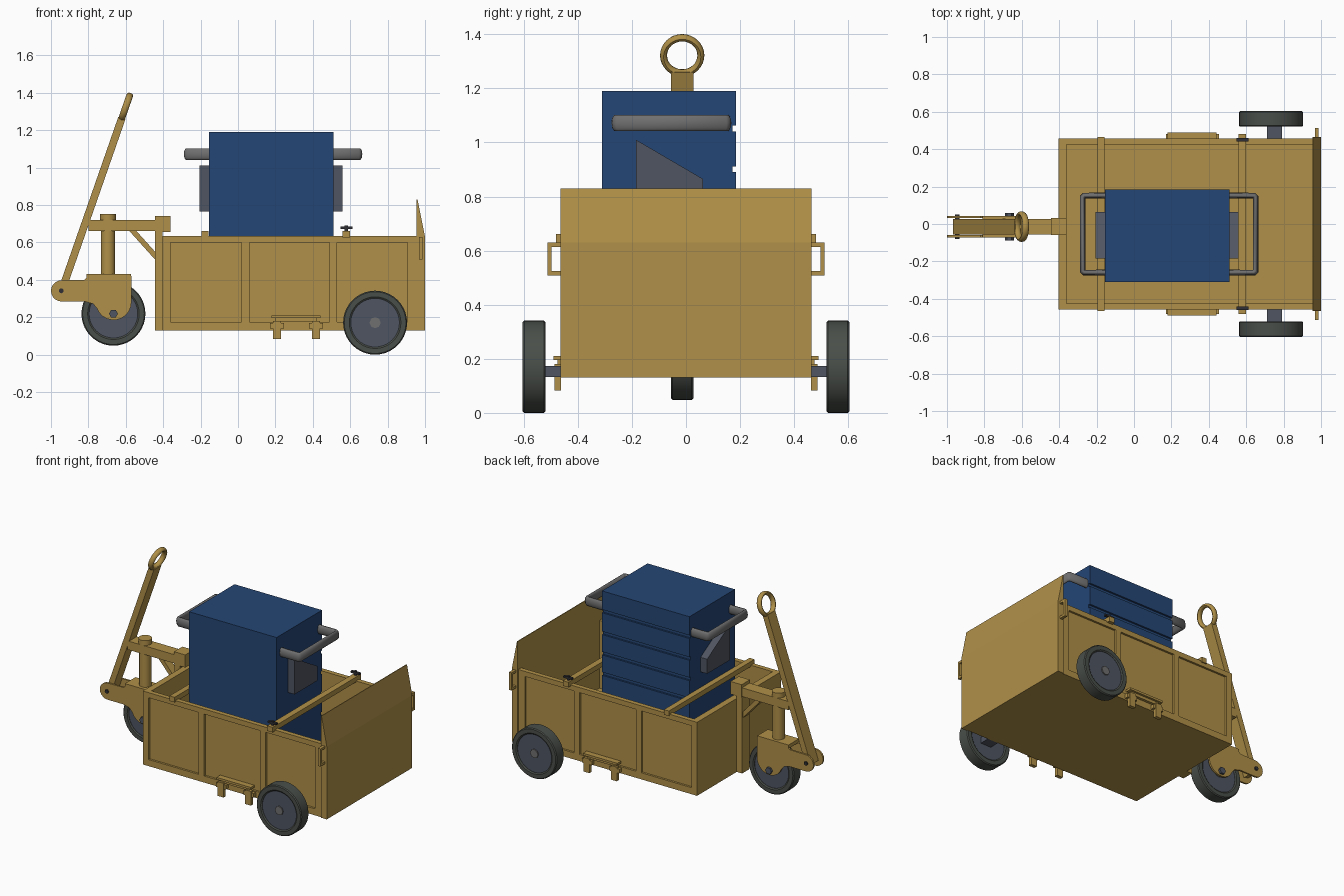
import bpy, bmesh, math
from mathutils import Vector

if "Cube" in bpy.data.objects:
    bpy.data.objects.remove(bpy.data.objects["Cube"])


def mat(name, c):
    m = bpy.data.materials.new(name)
    m.diffuse_color = (*c, 1)
    m.use_nodes = True
    m.node_tree.nodes["Principled BSDF"].inputs["Base Color"].default_value = m.diffuse_color
    return m


GOLD = mat("ochre_paint", (0.434, 0.279, 0.065))
BLUE = mat("blue_paint", (0.018, 0.061, 0.178))
RUBBER = mat("rubber", (0.068, 0.078, 0.068))
STEEL = mat("dark_steel", (0.078, 0.09, 0.12))
GREY = mat("grey_tube", (0.16, 0.16, 0.16))
BLACK = mat("black_bolt", (0.03, 0.03, 0.035))


def finish(name, bm, m, smooth=False):
    bmesh.ops.recalc_face_normals(bm, faces=bm.faces)
    me = bpy.data.meshes.new(name)
    bm.to_mesh(me)
    bm.free()
    me.materials.append(m)
    ob = bpy.data.objects.new(name, me)
    bpy.context.collection.objects.link(ob)
    if smooth:
        bpy.ops.object.select_all(action='DESELECT')
        ob.select_set(True)
        bpy.context.view_layer.objects.active = ob
        bpy.ops.object.shade_smooth_by_angle(angle=math.radians(35))
    return ob


def mirror_y(ob):
    mod = ob.modifiers.new("mirror", 'MIRROR')
    mod.use_axis = (False, True, False)
    mod.use_clip = False
    return ob


def boxes(name, specs, m):
    """One object from (x0, x1, y0, y1, z0, z1) boxes."""
    bm = bmesh.new()
    for x0, x1, y0, y1, z0, z1 in specs:
        vs = bmesh.ops.create_cube(bm, size=1)["verts"]
        for v in vs:
            v.co = Vector(((x0 + x1) / 2 + v.co.x * (x1 - x0),
                           (y0 + y1) / 2 + v.co.y * (y1 - y0),
                           (z0 + z1) / 2 + v.co.z * (z1 - z0)))
    return finish(name, bm, m)


def prism(name, pts, a, b, m, axis='Y'):
    """Extrude a side profile: (x,z) along y, or (y,z) along x."""
    bm = bmesh.new()
    co = (lambda p: (p[0], a, p[1])) if axis == 'Y' else (lambda p: (a, p[0], p[1]))
    f = bm.faces.new([bm.verts.new(co(p)) for p in pts])
    r = bmesh.ops.extrude_face_region(bm, geom=[f])
    d = Vector((0, b - a, 0)) if axis == 'Y' else Vector((b - a, 0, 0))
    bmesh.ops.translate(bm, vec=d, verts=[v for v in r["geom"] if isinstance(v, bmesh.types.BMVert)])
    return finish(name, bm, m)


def bar(name, p, q, w, a, b, m):
    """Flat bar from p to q in the xz plane, w thick, spanning y a..b."""
    p, q = Vector(p), Vector(q)
    n = (q - p).orthogonal().normalized() * w / 2
    return prism(name, [p + n, q + n, q - n, p - n], a, b, m)


def lathe(name, prof, c, axis, m, seg=32):
    """Revolve an (r, along) profile about an axis through c."""
    bm = bmesh.new()
    vs = [bm.verts.new((r, 0, h)) for r, h in prof]
    es = [bm.edges.new(e) for e in zip(vs, vs[1:])]
    bmesh.ops.spin(bm, geom=vs + es, cent=(0, 0, 0), axis=(0, 0, 1),
                   angle=2 * math.pi, steps=seg, use_duplicate=False)
    bmesh.ops.remove_doubles(bm, verts=bm.verts, dist=1e-5)
    q = Vector((0, 0, 1)).rotation_difference(Vector(axis))
    for v in bm.verts:
        v.co = q @ v.co + Vector(c)
    return finish(name, bm, m, seg > 8)


def cyl(name, c, axis, r, h, m, seg=24):
    return lathe(name, [(0, 0), (r, 0), (r, h), (0, h)], c, axis, m, seg)


def wheel(name, c, w):
    """Tyre, rim and hub; c is the inner face centre, axle along +y."""
    tyre = [(0.13, 0.006), (0.138, 0), (0.165, 0), (0.171, 0.006), (0.171, w - 0.006),
            (0.165, w), (0.138, w), (0.13, w - 0.006), (0.13, 0.006)]
    return [lathe(name + "_tyre", tyre, c, (0, 1, 0), RUBBER, 40),
            cyl(name + "_rim", Vector(c) + Vector((0, 0.008, 0)), (0, 1, 0), 0.131, w - 0.016, STEEL, 40),
            cyl(name + "_hub", c, (0, 1, 0), 0.03, w, GREY, 8)]


def arc(cx, cz, r, a0, a1, n=10):
    return [(cx + r * math.cos(math.radians(a0 + (a1 - a0) * i / n)),
             cz + r * math.sin(math.radians(a0 + (a1 - a0) * i / n))) for i in range(n + 1)]


# Tub: floor, front wall, framed side walls with recessed panels
boxes("tub_floor", [(-0.404, 0.955, -0.44, 0.44, 0.13, 0.17)], GOLD)
boxes("tub_front_wall", [(-0.404, -0.36, -0.44, 0.44, 0.13, 0.635)], GOLD)
side = [(-0.404, 0.955, 0.425, 0.443, 0.13, 0.635)]
side += [(-0.404, 0.955, 0.425, 0.457, a, b) for a, b in ((0.13, 0.175), (0.60, 0.635))]
side += [(a, b, 0.425, 0.457, 0.13, 0.635)
         for a, b in ((-0.404, -0.36), (0.02, 0.062), (0.49, 0.53), (0.905, 0.955))]
mirror_y(boxes("tub_side_wall", side, GOLD))

# Tailgate with side grips
prism("tailgate", [(0.955, 0.13), (1, 0.13), (1, 0.63), (0.96, 0.83), (0.955, 0.83)], -0.464, 0.464, GOLD)
mirror_y(boxes("tailgate_grip", [(0.967, 0.987, 0.497, 0.513, 0.508, 0.63),
                                 (0.967, 0.987, 0.46, 0.5, 0.508, 0.524),
                                 (0.967, 0.987, 0.46, 0.5, 0.614, 0.63)], GOLD))

# Cross bars over the tub and their wing clamps
boxes("front_cross_bar", [(-0.195, -0.157, -0.465, 0.465, 0.625, 0.66)], GOLD)
boxes("rear_cross_bar", [(0.558, 0.6, -0.48, 0.48, 0.627, 0.662)], GOLD)
mirror_y(cyl("clamp_screw", (0.579, 0.45, 0.655), (0, 0, 1), 0.01, 0.035, BLACK, 12))
mirror_y(boxes("clamp_wing", [(0.547, 0.612, 0.441, 0.459, 0.672, 0.684)], BLACK))

# Side steps hung below the walls
step = [(0.18, 0.44, 0.45, 0.49, 0.195, 0.21), (0.2, 0.42, 0.45, 0.475, 0.175, 0.195)]
for x in (0.208, 0.417):
    step += [(x - 0.038, x + 0.038, 0.45, 0.482, 0.14, 0.168), (x - 0.022, x + 0.022, 0.462, 0.486, 0.083, 0.18)]
mirror_y(boxes("side_step", step, GOLD))

# Rear wheels and stub axles
for ob in wheel("rear_wheel", (0.733, 0.52, 0.171), 0.084):
    mirror_y(ob)
mirror_y(boxes("rear_axle", [(0.71, 0.79, 0.44, 0.53, 0.132, 0.173)], STEEL))

# Front caster: wheel, fork cheeks, top plate, pins
Y = -0.014
wheel("front_wheel", (-0.666, Y - 0.041, 0.219), 0.082)
cheek = (arc(-0.943, 0.341, 0.057, 90, 270) + [(-0.82, 0.284), (-0.775, 0.272)]
         + arc(-0.665, 0.28, 0.095, 200, 360) + [(-0.57, 0.42), (-0.80, 0.42), (-0.82, 0.40)])
for i, (a, b) in enumerate(((-0.058, -0.046), (0.046, 0.058))):
    prism(f"fork_cheek_{i}", cheek, Y + a, Y + b, GOLD)
boxes("fork_top_plate", [(-0.81, -0.572, Y - 0.058, Y + 0.058, 0.405, 0.43)], GOLD)
cyl("wheel_axle_bolt", (-0.666, Y - 0.073, 0.219), (0, 1, 0), 0.024, 0.146, STEEL, 6)
cyl("handle_pin", (-0.945, Y - 0.066, 0.341), (0, 1, 0), 0.013, 0.132, BLACK, 12)

# Steering stem, arm, wall post and brace
cyl("stem", (-0.695, Y, 0.43), (0, 0, 1), 0.038, 0.32, GOLD)
cyl("stem_cap", (-0.695, Y, 0.72), (0, 0, 1), 0.043, 0.033, GOLD)
boxes("steering_arm", [(-0.80, -0.40, Y - 0.042, Y + 0.042, 0.66, 0.72)], GOLD)
boxes("arm_clamp", [(-0.445, -0.36, Y - 0.045, Y + 0.045, 0.655, 0.742)], GOLD)
boxes("wall_post", [(-0.445, -0.404, Y - 0.04, Y + 0.04, 0.13, 0.66)], GOLD)
bar("arm_brace", (-0.57, 0.67), (-0.435, 0.52), 0.028, Y - 0.03, Y + 0.03, GOLD)

# Pull handle with ring
pivot, ring = Vector((-0.943, 0.341)), Vector((-0.601, 1.322))
d = (ring - pivot).normalized()
bar("pull_handle", pivot - d * 0.02, ring - d * 0.06, 0.04, Y - 0.041, Y + 0.041, GOLD)
sec = [(0.069 + 0.013 * math.cos(t * math.pi / 6), 0.018 * math.sin(t * math.pi / 6)) for t in range(13)]
lathe("handle_ring", sec, (ring.x, Y, ring.y), (d.y, 0, -d.x), GOLD, 32)

# Blue cabinet: plain body with drawer fronts on the back side
boxes("cabinet", [(-0.155, 0.51, -0.31, 0.172, 0.17, 1.19)], BLUE)
zs = [0.17, 0.33, 0.47, 0.61, 0.75, 0.89, 1.04, 1.19]
boxes("drawer_fronts", [(-0.155, 0.51, 0.172, 0.184, a + (0.022 if a > 0.2 else 0), b)
                        for a, b in zip(zs, zs[1:])], BLUE)

# Cabinet end pockets and tube handles, one pair per end
pocket = [(-0.185, 0.765), (0.063, 0.765), (0.063, 0.865), (-0.185, 1.01)]
for n, x, s, reach in (("left", -0.155, -1, 0.12), ("right", 0.51, 1, 0.14)):
    prism(n + "_pocket", pocket, x, x + s * 0.05, STEEL, 'X')
    cu = bpy.data.curves.new(n + "_tube_handle", 'CURVE')
    cu.dimensions = '3D'
    cu.bevel_depth = 0.016
    cu.bevel_resolution = 3
    cu.use_fill_caps = True
    cu.materials.append(GREY)
    sp = cu.splines.new('POLY')
    e = x + s * reach
    pts = [(x - s * 0.01, 0.152), (e - s * 0.008, 0.152), (e, 0.144), (e, -0.252), (e - s * 0.008, -0.26), (x - s * 0.01, -0.26)]
    sp.points.add(len(pts) - 1)
    for p, q in zip(sp.points, pts):
        p.co = (*q, 0, 1)
    ob = bpy.data.objects.new(n + "_tube_handle", cu)
    ob.location.z = 1.072
    ob.scale.z = 2
    bpy.context.collection.objects.link(ob)
